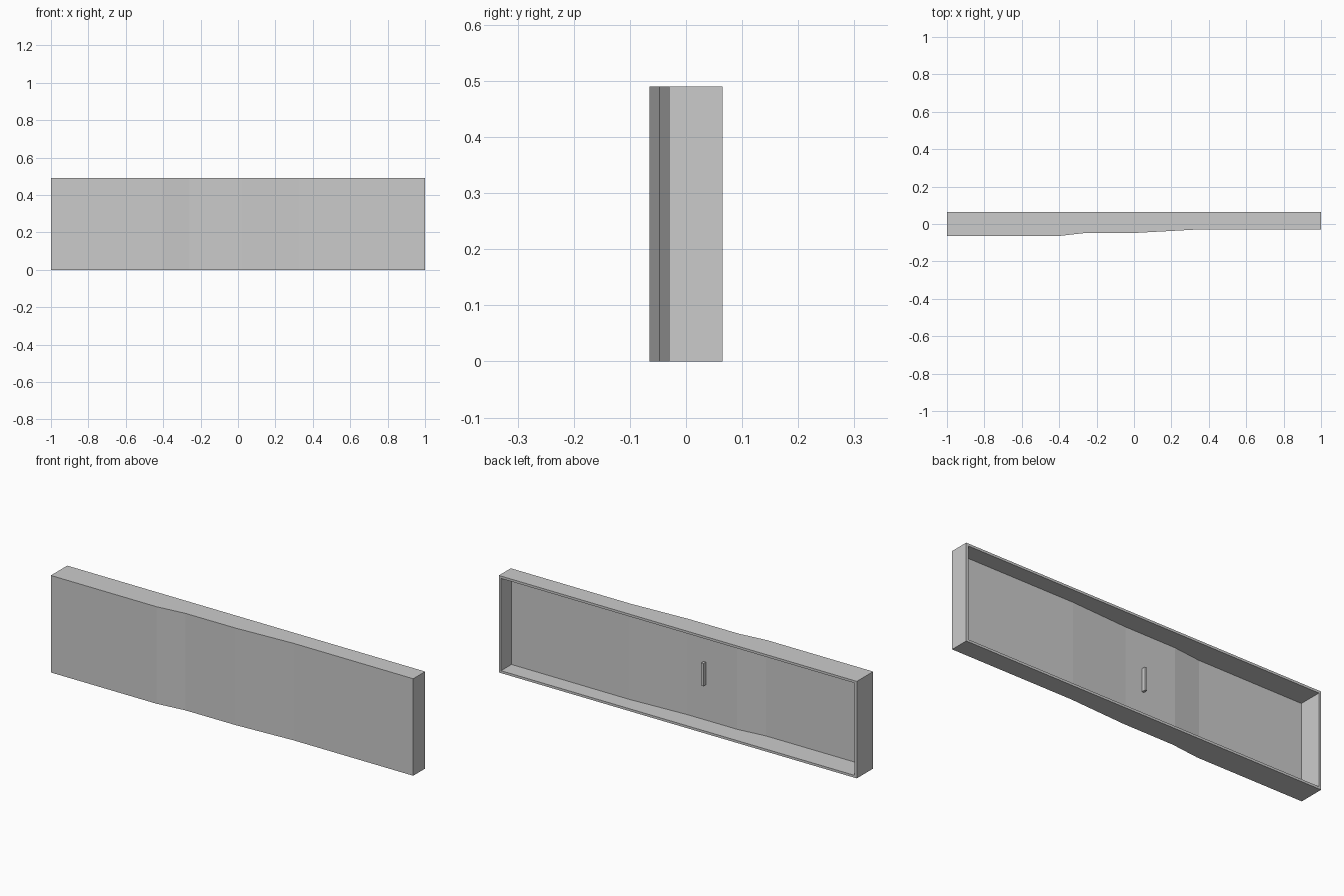
import bpy, bmesh

if "Cube" in bpy.data.objects:
    bpy.data.objects.remove(bpy.data.objects["Cube"])

HEIGHT, BACK, WALL = 0.49, 0.065, 0.012

grey = bpy.data.materials.new("plain grey")
grey.use_nodes = True
colour = (0.6, 0.6, 0.6, 1)
grey.diffuse_color = colour
grey.node_tree.nodes["Principled BSDF"].inputs["Base Color"].default_value = colour


def add_object(name, bm):
    bmesh.ops.recalc_face_normals(bm, faces=bm.faces)
    mesh = bpy.data.meshes.new(name)
    bm.to_mesh(mesh)
    bm.free()
    mesh.materials.append(grey)
    obj = bpy.data.objects.new(name, mesh)
    bpy.context.collection.objects.link(obj)
    return obj


def prism(outline, low, high):
    """Extrude an outline in the ground plane from one height to another."""
    bm = bmesh.new()
    base = bm.faces.new([bm.verts.new((x, y, low)) for x, y in outline])
    made = bmesh.ops.extrude_face_region(bm, geom=[base])["geom"]
    moved = [v for v in made if isinstance(v, bmesh.types.BMVert)]
    bmesh.ops.translate(bm, verts=moved, vec=(0, 0, high - low))
    bmesh.ops.recalc_face_normals(bm, faces=bm.faces)
    return bm


# Stepped front panel with top, bottom and end walls, open at the back
front = [(-1, -0.065), (-0.41, -0.065), (-0.26, -0.048), (0.02, -0.047),
         (0.33, -0.03), (1, -0.03)]
bm = prism([(-1, BACK)] + front + [(1, BACK)], 0, HEIGHT)
open_back = [f for f in bm.faces if all(v.co.y > BACK - 0.001 for v in f.verts)]
bmesh.ops.delete(bm, geom=open_back, context="FACES")
panel = add_object("hollow_panel", bm)
shell = panel.modifiers.new("wall thickness", "SOLIDIFY")
shell.thickness = WALL
shell.offset = -1
shell.use_even_offset = True
shell.use_quality_normals = True

# Small upright rib on the inside of the panel
rib = prism([(-0.086, -0.045), (-0.074, -0.045), (-0.074, -0.015),
             (-0.086, -0.015)], 0.19, 0.305)
add_object("inner_rib", rib)
